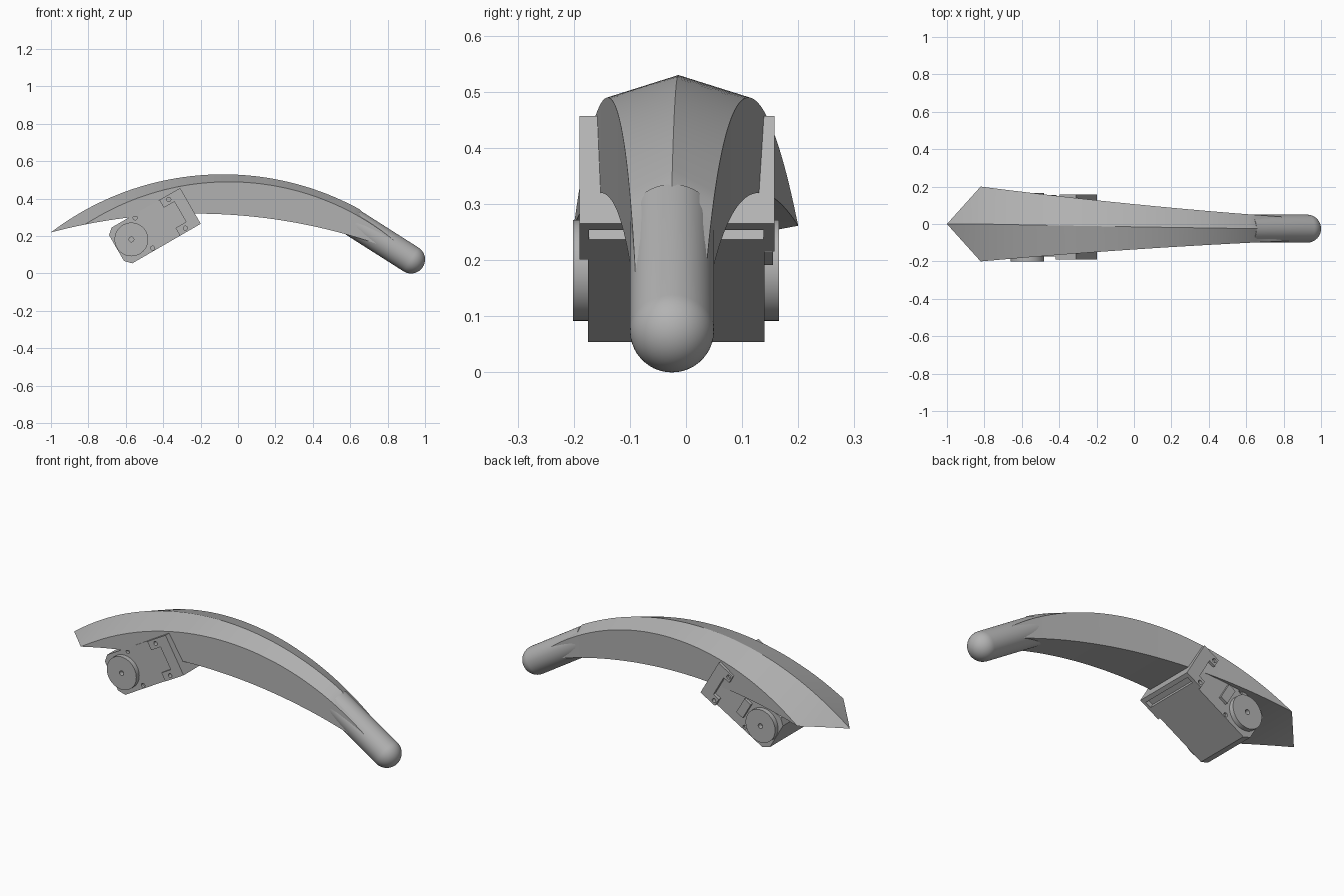
import bpy, bmesh, math
from mathutils import Matrix, Vector

cube = bpy.data.objects.get("Cube")
if cube:
    bpy.data.objects.remove(cube, do_unlink=True)

grey = bpy.data.materials.new("plain_grey")
grey.use_nodes = True
COLOUR = (0.45, 0.45, 0.45, 1)
grey.diffuse_color = COLOUR
grey.node_tree.nodes["Principled BSDF"].inputs["Base Color"].default_value = COLOUR


def finish(name, bm, matrix=Matrix(), smooth=True):
    bmesh.ops.remove_doubles(bm, verts=bm.verts, dist=1e-5)
    bmesh.ops.recalc_face_normals(bm, faces=bm.faces)
    mesh = bpy.data.meshes.new(name)
    bm.to_mesh(mesh)
    bm.free()
    mesh.transform(matrix)
    mesh.materials.append(grey)
    obj = bpy.data.objects.new(name, mesh)
    bpy.context.collection.objects.link(obj)
    if smooth:
        bpy.ops.object.select_all(action="DESELECT")
        obj.select_set(True)
        bpy.context.view_layer.objects.active = obj
        bpy.ops.object.shade_smooth_by_angle(angle=math.radians(25))
    return obj


def lathe(name, profile, matrix, steps=48):
    """Spin (radius, height) points round local z."""
    bm = bmesh.new()
    vs = [bm.verts.new((r, 0, h)) for r, h in profile]
    es = [bm.edges.new(p) for p in zip(vs, vs[1:])]
    bmesh.ops.spin(bm, geom=vs + es, cent=(0, 0, 0), axis=(0, 0, 1),
                   angle=math.tau, steps=steps)
    return finish(name, bm, matrix)


def prism(name, outline, y0, y1, matrix):
    """Extrude an outline of (along, up) points from y0 to y1."""
    bm = bmesh.new()
    face = bm.faces.new([bm.verts.new((u, y0, v)) for u, v in outline])
    new = bmesh.ops.extrude_face_region(bm, geom=[face])["geom"]
    bmesh.ops.translate(bm, vec=(0, y1 - y0, 0),
                        verts=[g for g in new if isinstance(g, bmesh.types.BMVert)])
    return finish(name, bm, matrix, smooth=False)


# Curved leg shell: roof ridge, side edges and underside are circular arcs
def arc(x, mid, top, radius):
    return top - radius + math.sqrt(radius ** 2 - (x - mid) ** 2)


CORNER, END = -0.82, 0.86
HANDLE_A, HANDLE_B = Vector((0.615, -0.025, 0.272)), Vector((0.925, -0.025, 0.075))


def section(x):
    t = max(0, (x - CORNER) / 1.66)
    w = min(1, (x + 1) / (CORNER + 1))
    left = w * (0.2 - 0.214 * t + 0.049 * t * t)
    right = -w * (0.2 - 0.148 * t + 0.038 * t * t)
    bottom = arc(x, -0.23, 0.32, 3)
    edge = max(bottom, arc(x, -0.05, 0.49, 1.404))
    ridge = max(edge, arc(x, -0.08, 0.53, 1.52))
    if x > 0.66:
        slope = (HANDLE_B.z - HANDLE_A.z) / (HANDLE_B.x - HANDLE_A.x)
        ridge = min(ridge, HANDLE_A.z + slope * (x - HANDLE_A.x) + 0.08)
    return [(x, (left + right) / 2, ridge), (x, left, edge), (x, left, bottom),
            (x, right, bottom), (x, right, edge)]


stations = [-1 + 0.03 * i for i in range(6)]
stations += [CORNER + (END - CORNER) * i / 48 for i in range(49)]
bm = bmesh.new()
rings = [[bm.verts.new(p) for p in section(x)] for x in stations]
for a, b in zip(rings, rings[1:]):
    for i in range(5):
        j = (i + 1) % 5
        bm.faces.new((a[i], a[j], b[j], b[i]))
bm.faces.new(rings[-1])
bmesh.ops.dissolve_degenerate(bm, dist=1e-5, edges=bm.edges)
finish("curved_leg", bm)

# Round foot with a domed end
axis = HANDLE_B - HANDLE_A
RADIUS = 0.075
dome = [(RADIUS * math.cos(a), axis.length + RADIUS * math.sin(a))
        for a in (math.pi / 2 * i / 12 for i in range(13))]
turn = axis.to_track_quat("Z", "Y").to_matrix().to_4x4()
lathe("foot", [(0, 0), (RADIUS, 0)] + dome, Matrix.Translation(HANDLE_A) @ turn)

# Motor, laid out round its output shaft and tilted into place
tilt = Matrix.Translation((-0.57, 0, 0.182)) @ Matrix.Rotation(-math.radians(30), 4, "Y")
LOW, HIGH, FAR = -0.113, 0.108, 0.363
FRONT, BACK = -0.175, 0.14
case = prism("motor_case",
             [(-0.06, LOW), (0.305, LOW), (0.305, -0.088), (0.34, -0.088), (0.34, LOW),
              (FAR, LOW), (FAR, HIGH), (-0.06, HIGH), (-0.092, 0.08), (-0.092, -0.08)],
             FRONT, BACK, tilt)
parts = [case]


def bracket(name, start, y0, y1):
    return prism(name, [(start, LOW), (FAR, LOW), (FAR, HIGH), (start, HIGH),
                        (start, 0.06), (0.3, 0.06), (0.3, -0.065), (start, -0.065)],
                 y0, y1, tilt)


parts.append(bracket("front_bracket", 0.235, -0.19, FRONT + 0.002))
parts.append(bracket("back_bracket", 0.262, BACK - 0.002, 0.158))
prism("cable_socket", [(0.105, -0.05), (0.15, -0.05), (0.15, 0.05), (0.105, 0.05)],
      BACK - 0.002, 0.155, tilt)

# Output discs with a shaft hole
for name, y, side in (("front_disc", FRONT, 1), ("back_disc", BACK, -1)):
    spin = Matrix.Translation((0, y, 0)) @ Matrix.Rotation(side * math.pi / 2, 4, "X")
    lathe(name, [(0.013, 0), (0.013, 0.026), (0.09, 0.026), (0.09, 0), (0.013, 0)],
          tilt @ spin)

# Screw holes
bm = bmesh.new()
for u, v, depth in ((0.075, 0.09, 0.335), (0.075, -0.097, 0.335),
                    (0.28, 0.085, 0.36), (0.28, -0.092, 0.36)):
    for y in (FRONT - 0.015, BACK + 0.018):
        spot = Matrix.Translation((u, y, v)) @ Matrix.Rotation(math.pi / 2, 4, "X")
        bmesh.ops.create_cone(bm, cap_ends=True, segments=16, radius1=0.011,
                              radius2=0.011, depth=0.06, matrix=spot)
cutter = finish("hole_cutter", bm, tilt, smooth=False)
cutter.hide_render = True
for part in parts:
    cut = part.modifiers.new("holes", "BOOLEAN")
    cut.operation, cut.object, cut.solver = "DIFFERENCE", cutter, "EXACT"
    bpy.context.view_layer.objects.active = part
    bpy.ops.object.modifier_apply(modifier=cut.name)
bpy.data.objects.remove(cutter, do_unlink=True)
